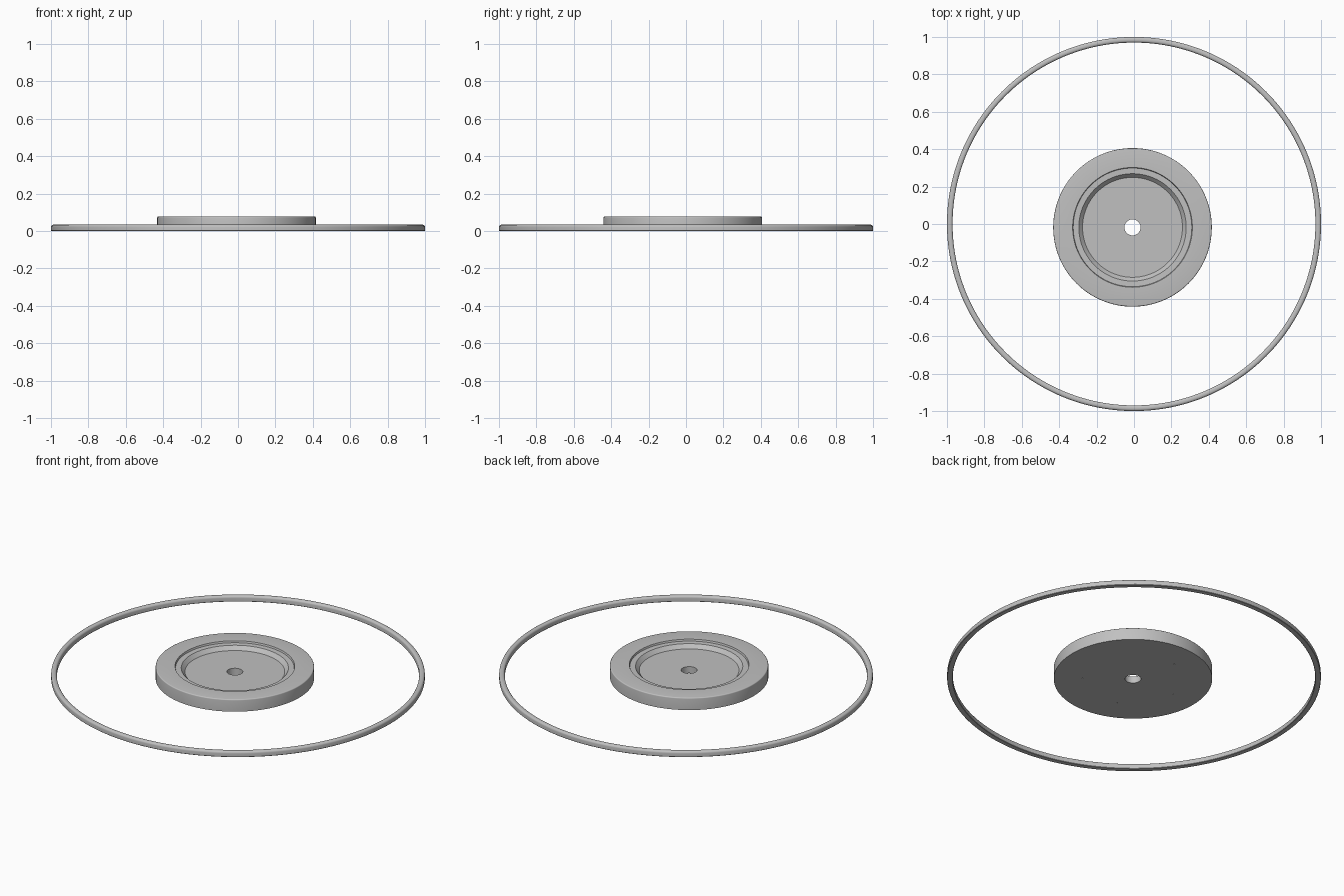
import bpy, bmesh, math

if "Cube" in bpy.data.objects:
    bpy.data.objects.remove(bpy.data.objects["Cube"])

SEGMENTS = 128
HUB_X, HUB_Y = -0.008, -0.018

grey = bpy.data.materials.new("satin grey")
grey.diffuse_color = (0.53, 0.53, 0.53, 1)
grey.use_nodes = True
grey.node_tree.nodes["Principled BSDF"].inputs["Base Color"].default_value = grey.diffuse_color


def lathe(name, profile, location=(0, 0, 0), segments=SEGMENTS):
    """Revolve a closed (radius, height) profile around z."""
    bm = bmesh.new()
    rings = []
    for i in range(segments):
        a = 2 * math.pi * i / segments
        rings.append([bm.verts.new((r * math.cos(a), r * math.sin(a), z))
                      for r, z in profile])
    n = len(profile)
    for i in range(segments):
        here, there = rings[i], rings[(i + 1) % segments]
        for j in range(n):
            k = (j + 1) % n
            bm.faces.new((here[j], there[j], there[k], here[k]))
    bmesh.ops.recalc_face_normals(bm, faces=bm.faces)
    mesh = bpy.data.meshes.new(name)
    bm.to_mesh(mesh)
    bm.free()
    mesh.materials.append(grey)
    obj = bpy.data.objects.new(name, mesh)
    bpy.context.collection.objects.link(obj)
    obj.location = location
    bpy.ops.object.select_all(action='DESELECT')
    obj.select_set(True)
    bpy.context.view_layer.objects.active = obj
    bpy.ops.object.shade_smooth_by_angle(angle=math.radians(32))
    return obj


def arc(cx, cz, radius, start, end, steps=4):
    """Points of a rounded profile corner, angles in degrees."""
    return [(cx + radius * math.cos(math.radians(start + (end - start) * i / steps)),
             cz + radius * math.sin(math.radians(start + (end - start) * i / steps)))
            for i in range(steps + 1)]


# Thin outer hoop: flat underside, rounded top
hoop_profile = ([(0.972, 0), (0.998, 0), (1.0, 0.002)]
                + arc(0.988, 0.021, 0.012, 0, 90)
                + arc(0.982, 0.021, 0.012, 90, 180)
                + [(0.970, 0.002)])
lathe("outer_hoop", hoop_profile, segments=192)

# Hub disc: rounded rim, shallow ledge, sloped recess and centre bore
hub_profile = ([(0.043, 0.005), (0.424, 0.005)]
               + arc(0.418, 0.071, 0.006, 0, 90)
               + [(0.320, 0.077), (0.317, 0.067), (0.287, 0.066),
                  (0.267, 0.044), (0.043, 0.044)])
lathe("hub_disc", hub_profile, (HUB_X, HUB_Y, 0))

# Five tiny pins under the hub
for i in range(5):
    a = math.radians(33 + 72 * i)
    lathe(f"underside_pin_{i + 1}",
          [(0.0005, 0.004), (0.004, 0.004), (0.004, 0.006), (0.0005, 0.006)],
          (HUB_X + 0.27 * math.cos(a), HUB_Y + 0.27 * math.sin(a), 0), segments=12)
